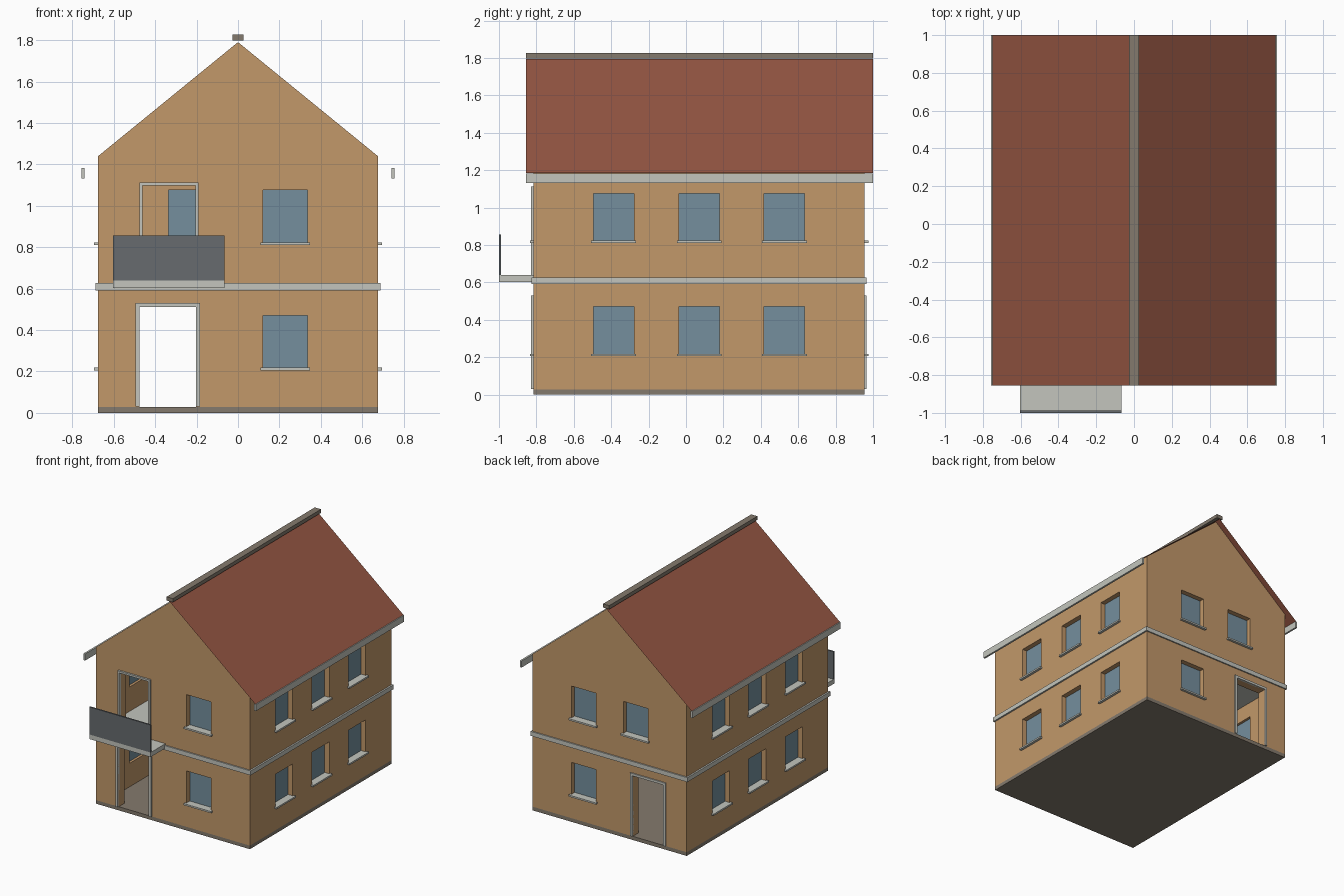
import bpy
import bmesh

cube = bpy.data.objects.get("Cube")
if cube:
    bpy.data.objects.remove(cube, do_unlink=True)

# House dimensions
HALF_W, FRONT, BACK = 0.675, -0.815, 0.955
EAVE, APEX = 1.24, 1.79
WALL = 0.07
ROOF_FRONT, ROOF_BACK = -0.855, 1.0


def material(name, rgb):
    """Flat material from 0-255 display values, stored as linear."""
    lin = [((c / 255 + 0.055) / 1.055) ** 2.4 for c in rgb]
    mat = bpy.data.materials.new(name)
    mat.use_nodes = True
    mat.diffuse_color = (*lin, 1)
    shader = mat.node_tree.nodes["Principled BSDF"]
    shader.inputs["Base Color"].default_value = (*lin, 1)
    shader.inputs["Roughness"].default_value = 0.8
    return mat


PLASTER = material("ochre plaster", (194, 152, 106))
TRIM = material("pale grey trim", (195, 197, 189))
GLASS = material("blue glass", (117, 143, 157))
TILE = material("red roof", (148, 85, 66))
STONE = material("taupe stone", (132, 122, 109))
RAIL = material("dark railing", (103, 107, 110))


def finish(name, bm, mat):
    bmesh.ops.recalc_face_normals(bm, faces=bm.faces)
    mesh = bpy.data.meshes.new(name)
    bm.to_mesh(mesh)
    bm.free()
    if mat:
        mesh.materials.append(mat)
    obj = bpy.data.objects.new(name, mesh)
    bpy.context.collection.objects.link(obj)
    return obj


def boxes(name, bounds, mat):
    """One object made of boxes given as (x0, x1, y0, y1, z0, z1)."""
    bm = bmesh.new()
    for x0, x1, y0, y1, z0, z1 in bounds:
        for v in bmesh.ops.create_cube(bm, size=1)["verts"]:
            v.co.x = x1 if v.co.x > 0 else x0
            v.co.y = y1 if v.co.y > 0 else y0
            v.co.z = z1 if v.co.z > 0 else z0
    return finish(name, bm, mat)


def on_wall(side, u0, u1, d0, d1, z0, z1):
    """Bounds of a box on a wall: u runs along it, d points outward."""
    if side in ("front", "back"):
        face, sign = (FRONT, -1) if side == "front" else (BACK, 1)
        a, b = sorted((face + sign * d0, face + sign * d1))
        return (u0, u1, a, b, z0, z1)
    sign = 1 if side == "left" else -1
    a, b = sorted((sign * (HALF_W + d0), sign * (HALF_W + d1)))
    return (a, b, u0, u1, z0, z1)


# Opening layout: windows as (side, start, floor height)
LOW, HIGH = 0.215, 0.82
WIN_W, WIN_H = 0.216, 0.256
windows = [("front", 0.12, LOW), ("front", 0.12, HIGH),
           ("back", 0.12, LOW), ("back", 0.12, HIGH), ("back", -0.336, HIGH)]
for side in ("left", "right"):
    for y in (-0.495, -0.037, 0.418):
        windows += [(side, y, LOW), (side, y, HIGH)]

# Doorways as (name, side, start, end, bottom, top, frame width)
doors = [("front_door", "front", -0.475, -0.202, 0.03, 0.512, 0.019),
         ("back_door", "back", -0.475, -0.202, 0.03, 0.512, 0.019),
         ("balcony_door", "front", -0.46, -0.206, 0.635, 1.098, 0.015)]

# Walls with gables
bm = bmesh.new()
profile = [(-HALF_W, 0.028), (HALF_W, 0.028), (HALF_W, EAVE), (0, APEX), (-HALF_W, EAVE)]
gable = bm.faces.new([bm.verts.new((x, FRONT, z)) for x, z in profile])
sweep = bmesh.ops.extrude_face_region(bm, geom=[gable])["geom"]
for v in sweep:
    if isinstance(v, bmesh.types.BMVert):
        v.co.y = BACK
walls = finish("walls", bm, PLASTER)

# Cut the rooms and then the openings
rooms = boxes("room_cutter", [(-HALF_W + WALL, HALF_W - WALL, FRONT + WALL,
                               BACK - WALL, -0.1, 1.2)], None)
holes = [on_wall(s, u, u + WIN_W, -0.12, 0.05, z, z + WIN_H) for s, u, z in windows]
holes += [on_wall(s, u0, u1, -0.12, 0.05, z0 - (0.05 if z0 < 0.1 else 0), z1)
          for _, s, u0, u1, z0, z1, _ in doors]
openings = boxes("opening_cutter", holes, None)
for cutter in (rooms, openings):
    cutter.hide_render = True
    mod = walls.modifiers.new(cutter.name, "BOOLEAN")
    mod.operation = "DIFFERENCE"
    mod.solver = "EXACT"
    mod.object = cutter
bpy.context.view_layer.update()
cut = bpy.data.meshes.new_from_object(
    walls.evaluated_get(bpy.context.evaluated_depsgraph_get()))
walls.modifiers.clear()
walls.data = cut
cut.materials.clear()
cut.materials.append(PLASTER)
for poly in cut.polygons:
    poly.material_index = 0
for cutter in (rooms, openings):
    bpy.data.objects.remove(cutter, do_unlink=True)

# Ground slab and the floor slab that shows as a band
boxes("ground_slab", [(-HALF_W, HALF_W, FRONT, BACK, 0, 0.029)], STONE)
boxes("floor_band", [(-0.688, 0.688, FRONT - 0.01, BACK + 0.01, 0.592, 0.627)], TRIM)

# Window panes and sills
boxes("window_panes", [on_wall(s, u, u + WIN_W, -0.05, -0.04, z, z + WIN_H)
                       for s, u, z in windows], GLASS)
boxes("window_sills", [on_wall(s, u - 0.012, u + WIN_W + 0.012, -0.04, 0.02, z - 0.01, z + 0.003)
                       for s, u, z in windows], TRIM)

# Door frames
for name, side, u0, u1, z0, z1, w in doors:
    d = 0.009 if side == "back" else 0.015
    boxes(name + "_frame", [on_wall(side, u0 - w, u0, -0.01, d, z0, z1),
                            on_wall(side, u1, u1 + w, -0.01, d, z0, z1),
                            on_wall(side, u0 - w, u1 + w, -0.01, d, z1, z1 + w)], TRIM)

# Balcony
boxes("balcony_slab", [(-0.603, -0.066, -1, FRONT, 0.602, 0.638)], TRIM)
boxes("balcony_railing", [(-0.603, -0.066, -1, -0.988, 0.638, 0.856)], RAIL)

# Thin roof sheet, eave boards and ridge cap
bm = bmesh.new()
ridge = [bm.verts.new((0, y, APEX + 0.005)) for y in (ROOF_FRONT, ROOF_BACK)]
for sign in (-1, 1):
    eave = [bm.verts.new((sign * 0.75, y, 1.184)) for y in (ROOF_FRONT, ROOF_BACK)]
    bm.faces.new((ridge[0], ridge[1], eave[1], eave[0]))
roof = finish("roof", bm, TILE)
if roof.data.polygons[0].normal.z < 0:
    roof.data.flip_normals()
boxes("eave_boards", [(min(s * 0.741, s * 0.756), max(s * 0.741, s * 0.756),
                       ROOF_FRONT, ROOF_BACK, 1.131, 1.183) for s in (-1, 1)], TRIM)
boxes("ridge_cap", [(-0.027, 0.027, ROOF_FRONT, ROOF_BACK, 1.798, 1.827)], STONE)
